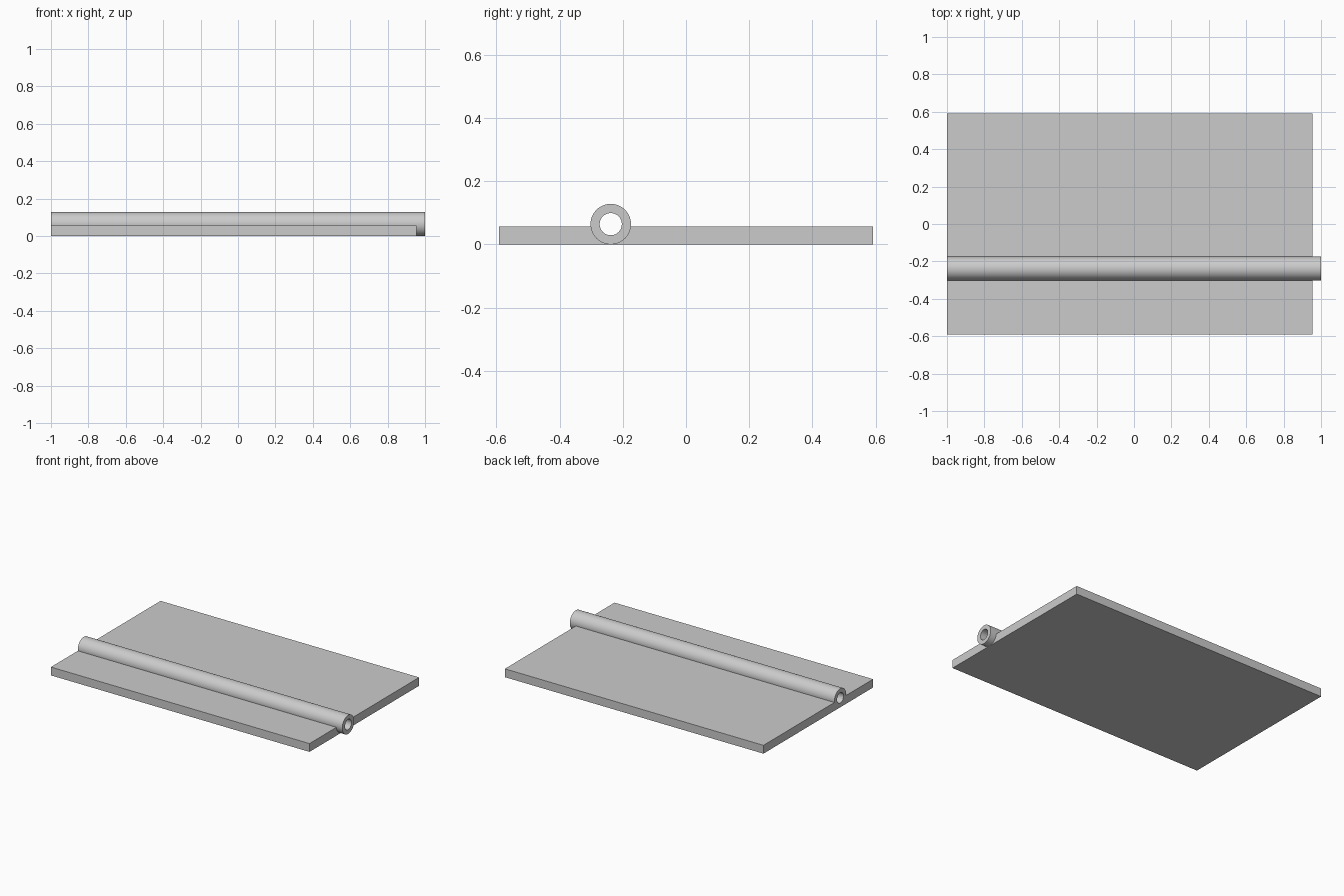
import bpy, bmesh, math

if "Cube" in bpy.data.objects:
    bpy.data.objects.remove(bpy.data.objects["Cube"], do_unlink=True)

grey = bpy.data.materials.new("light_grey")
grey.use_nodes = True
colour = (0.6, 0.6, 0.6, 1)
grey.diffuse_color = colour
grey.node_tree.nodes["Principled BSDF"].inputs["Base Color"].default_value = colour

# Shared dimensions
LEFT_END, PLATE_END, TUBE_END = -1.0, 0.955, 1.0
HALF_DEPTH, THICK = 0.592, 0.057
TUBE_Y, OUTER, BORE = -0.238, 0.064, 0.035
SEGMENTS = 96


def finish(bm, name):
    bmesh.ops.recalc_face_normals(bm, faces=bm.faces)
    mesh = bpy.data.meshes.new(name)
    bm.to_mesh(mesh)
    bm.free()
    mesh.materials.append(grey)
    obj = bpy.data.objects.new(name, mesh)
    bpy.context.collection.objects.link(obj)
    bpy.ops.object.select_all(action="DESELECT")
    obj.select_set(True)
    bpy.context.view_layer.objects.active = obj
    bpy.ops.object.shade_smooth_by_angle(angle=math.radians(30))
    return obj


def plate_wing(name, side):
    """Flat plate on one side of the tube, with its inner edge hugging the tube."""
    top_angle = math.asin((THICK - OUTER) / OUTER)
    steps = 24
    profile = [(side * HALF_DEPTH, THICK), (side * HALF_DEPTH, 0)]
    for i in range(steps + 1):
        a = -math.pi / 2 + (top_angle + math.pi / 2) * i / steps
        profile.append((TUBE_Y + side * OUTER * math.cos(a),
                        OUTER + OUTER * math.sin(a)))
    bm = bmesh.new()
    face = bm.faces.new([bm.verts.new((LEFT_END, y, z)) for y, z in profile])
    ext = bmesh.ops.extrude_face_region(bm, geom=[face], use_keep_orig=True)
    moved = [g for g in ext["geom"] if isinstance(g, bmesh.types.BMVert)]
    bmesh.ops.translate(bm, verts=moved, vec=(PLATE_END - LEFT_END, 0, 0))
    return finish(bm, name)


def hollow_tube(name):
    """Open tube running the length of the plate and past its end."""
    bm = bmesh.new()
    stations = [(LEFT_END, OUTER), (TUBE_END, OUTER), (TUBE_END, BORE), (LEFT_END, BORE)]
    rings = []
    for x, r in stations:
        angles = [2 * math.pi * i / SEGMENTS for i in range(SEGMENTS)]
        rings.append([bm.verts.new((x, TUBE_Y + r * math.cos(a), OUTER + r * math.sin(a)))
                      for a in angles])
    for k, ring in enumerate(rings):
        nxt = rings[(k + 1) % len(rings)]
        for i in range(SEGMENTS):
            j = (i + 1) % SEGMENTS
            bm.faces.new((ring[i], ring[j], nxt[j], nxt[i]))
    return finish(bm, name)


plate_wing("front_plate", -1)
plate_wing("back_plate", 1)
hollow_tube("hinge_tube")
